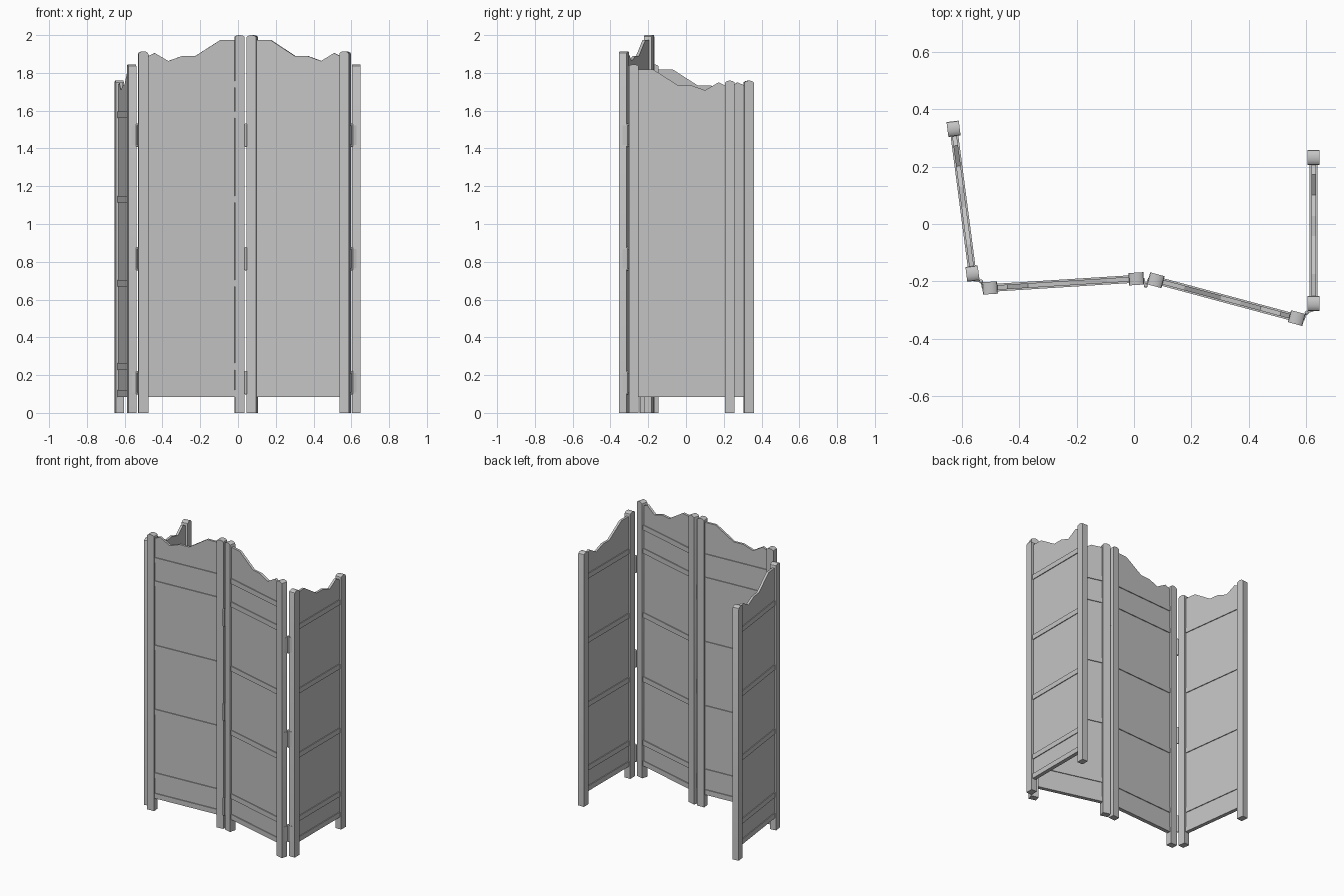
import bpy
import math
from mathutils import Matrix, Vector

cube = bpy.data.objects.get("Cube")
if cube:
    bpy.data.objects.remove(cube, do_unlink=True)

grey = bpy.data.materials.new("plain grey")
grey.use_nodes = True
grey.diffuse_color = (0.55, 0.55, 0.55, 1)
grey.node_tree.nodes["Principled BSDF"].inputs["Base Color"].default_value = (0.55, 0.55, 0.55, 1)

POST_W, POST_D = 0.052, 0.043
HALF = POST_W / 2


def smooth(obj):
    bpy.ops.object.select_all(action="DESELECT")
    obj.select_set(True)
    bpy.context.view_layer.objects.active = obj
    bpy.ops.object.shade_smooth_by_angle(angle=math.radians(30))


def slab(name, outline, depth, frame):
    """Extrude a counter-clockwise (along, height) outline evenly about the panel plane."""
    n = len(outline)
    verts = [(x, y, z) for y in (-depth / 2, depth / 2) for x, z in outline]
    faces = [tuple(range(n)), tuple(reversed(range(n, 2 * n)))]
    faces += [(i, i + n, (i + 1) % n + n, (i + 1) % n) for i in range(n)]
    mesh = bpy.data.meshes.new(name)
    mesh.from_pydata(verts, [], faces)
    mesh.materials.append(grey)
    obj = bpy.data.objects.new(name, mesh)
    obj.matrix_world = frame
    bpy.context.collection.objects.link(obj)
    return obj


def rect(x0, x1, z0, z1):
    return [(x0, z0), (x1, z0), (x1, z1), (x0, z1)]


def frame_between(a, b):
    d = Vector(b) - Vector(a)
    return Matrix.Translation((a[0], a[1], 0)) @ Matrix.Rotation(math.atan2(d.y, d.x), 4, "Z"), d.length


def post(name, centre, top, frame):
    # Gently arched top
    rise, steps = 0.014, 8
    arch = [(centre + HALF * math.cos(math.pi * i / steps),
             top - rise + rise * math.sin(math.pi * i / steps)) for i in range(steps + 1)]
    smooth(slab(name, [(centre - HALF, 0), (centre + HALF, 0)] + arch, POST_D, frame))


# Wavy top edge, from the tall post to the short post
CREST = [(0.026, 1.973), (0.103, 1.973), (0.235, 1.889), (0.305, 1.889),
         (0.378, 1.863), (0.45, 1.905), (0.484, 1.889)]
RAILS = [0.085, 0.228, 0.669, 1.114, 1.56]
RAIL_H = 0.035

# Leaf name, tall post position, short post position, drop in height
LEAVES = [
    ("right_outer", (-0.563, -0.173), (-0.629, 0.332), 0.155),
    ("right_inner", (0.008, -0.191), (-0.502, -0.223), 0),
    ("left_inner", (0.076, -0.196), (0.567, -0.328), 0),
    ("left_outer", (0.626, -0.277), (0.626, 0.232), 0.155),
]
for name, tall, short, drop in LEAVES:
    frame, length = frame_between(tall, short)
    post(name + "_tall_post", 0, 2.0 - drop, frame)
    post(name + "_short_post", length, 1.914 - drop, frame)
    # Panel with wavy crest
    end = length - HALF
    crest = [(min(x, end), z - drop) for x, z in CREST]
    crest[-1] = (end, crest[-1][1])
    slab(name + "_panel", [(HALF, 0.088), (end, 0.088)] + crest[::-1], 0.016, frame)
    # Cross rails, with one extra on the inner leaves
    for i, z in enumerate(RAILS + ([1.722] if drop == 0 else [])):
        slab(f"{name}_rail_{i + 1}", rect(HALF, end, z, z + RAIL_H), 0.027, frame)

# Hinges: barrel plus two thin plates reaching the facing post ends
HINGES = [
    ("right", (-0.533, -0.2), (-0.56, -0.199), (-0.528, -0.224)),
    ("middle", (0.041, -0.215), (0.034, -0.189), (0.051, -0.189)),
    ("left", (0.602, -0.309), (0.592, -0.335), (0.626, -0.303)),
]
for name, pin, end_a, end_b in HINGES:
    for i, z in enumerate((0.16, 0.816, 1.47)):
        bpy.ops.mesh.primitive_cylinder_add(vertices=12, radius=0.007, depth=0.124,
                                            location=(pin[0], pin[1], z))
        barrel = bpy.context.object
        barrel.name = f"{name}_hinge_barrel_{i + 1}"
        barrel.data.materials.append(grey)
        smooth(barrel)
        bevel = barrel.modifiers.new("rounded ends", "BEVEL")
        bevel.width, bevel.segments = 0.005, 2
        bevel.limit_method = "ANGLE"
        bevel.angle_limit = math.radians(60)
        for side, end in (("a", end_a), ("b", end_b)):
            frame, length = frame_between(pin, end)
            slab(f"{name}_hinge_plate_{side}_{i + 1}",
                 rect(0, length, z - 0.052, z + 0.052), 0.004, frame)
